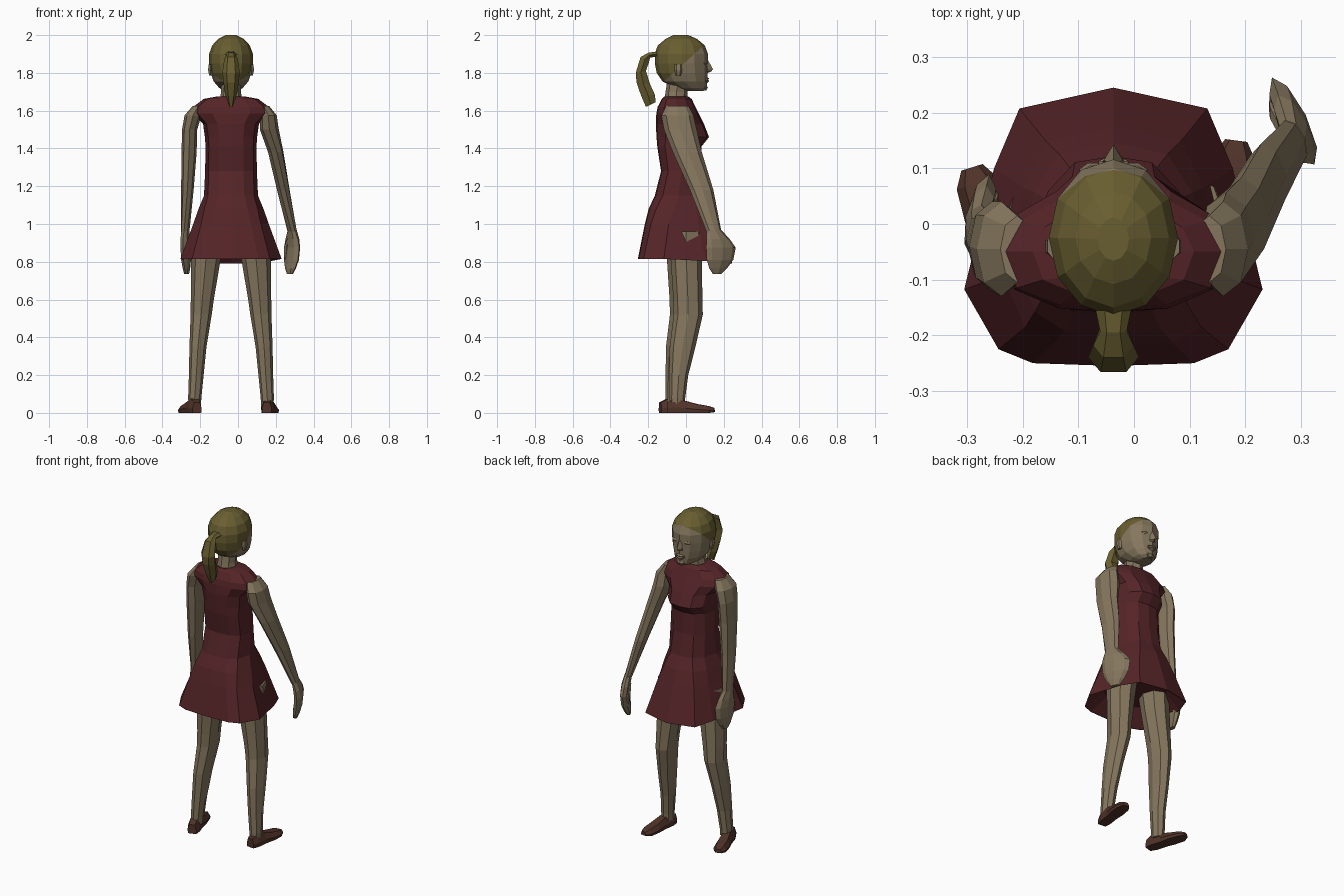
import bpy, bmesh, math
from mathutils import Vector

CX = -0.037  # body centre line


def material(name, rgb):
    m = bpy.data.materials.new(name)
    m.diffuse_color = (*rgb, 1)
    return m


SKIN = material("skin", (0.235, 0.183, 0.112))
RED = material("dark_red_cloth", (0.092, 0.018, 0.021))
HAIR = material("dark_blond_hair", (0.14, 0.112, 0.03))
BROWN = material("brown_leather", (0.08, 0.033, 0.022))


def ring(cx, cy, z, rx, ry, n=8, yaw=0):
    """Horizontal ellipse with a vertex at the face side."""
    c, s = math.cos(math.radians(yaw)), math.sin(math.radians(yaw))
    pts = []
    for i in range(n):
        a = math.tau * i / n
        u, v = rx * math.sin(a), ry * math.cos(a)
        pts.append(Vector((cx + u * c - v * s, cy + u * s + v * c, z)))
    return pts


def loft(name, rings, mat):
    """Skin a list of equal rings into a closed flat-shaded tube."""
    bm = bmesh.new()
    rows = [[bm.verts.new(p) for p in r] for r in rings]
    n = len(rows[0])
    for a, b in zip(rows, rows[1:]):
        for i in range(n):
            j = (i + 1) % n
            bm.faces.new((a[i], a[j], b[j], b[i]))
    bm.faces.new(rows[0])
    bm.faces.new(rows[-1][::-1])
    bmesh.ops.recalc_face_normals(bm, faces=bm.faces)
    me = bpy.data.meshes.new(name)
    bm.to_mesh(me)
    bm.free()
    me.materials.append(mat)
    ob = bpy.data.objects.new(name, me)
    bpy.context.collection.objects.link(ob)
    return ob


# Dress: half outlines from front to back, blended from torso to hem
TORSO = [(0, 1), (.5, .92), (.85, .55), (1, 0), (.87, -.65), (.48, -.95), (0, -1)]
HEM = [(0, 1), (.63, .85), (.8, .42), (1, -.45), (.77, -.88), (.54, -.98), (0, -1)]


def dress_ring(z, rx, yb, yf, t, dip=0):
    half = []
    for (u0, v0), (u1, v1) in zip(TORSO, HEM):
        u, v = u0 + (u1 - u0) * t, v0 + (v1 - v0) * t
        y = (yb + yf) / 2 + v * (yf - yb) / 2
        half.append((u * rx, y, z - dip * max(v, 0)))
    return ([Vector((CX + x, y, h)) for x, y, h in half]
            + [Vector((CX - x, y, h)) for x, y, h in half[-2:0:-1]])


loft("dress", [dress_ring(*r) for r in [
    (.90, .17, -.17, .15, .8),           # underside of the skirt
    (.818, .262, -.248, .238, 1, .025),
    (.815, .268, -.255, .245, 1, .025),  # hem
    (1.0, .20, -.218, .175, .8),
    (1.08, .172, -.198, .145, .5),
    (1.15, .143, -.165, .11, .2),
    (1.28, .137, -.132, .085, 0),
    (1.41, .135, -.152, .082, 0),
    (1.46, .138, -.156, .122, 0),        # bust
    (1.53, .148, -.16, .095, 0),
    (1.585, .205, -.157, .068, 0),       # shoulder caps
    (1.62, .20, -.15, .05, 0),
    (1.662, .145, -.128, .03, 0),
    (1.675, .075, -.115, .012, 0)]], RED)

# Neck
loft("neck", [ring(CX, y, z, r, ry) for z, y, r, ry in [
    (1.60, -.055, .07, .065), (1.675, -.052, .057, .06), (1.70, -.05, .052, .058),
    (1.79, -.035, .055, .06)]], SKIN)

# Head, cut along a slanted hairline and coloured above it
head = loft("head", [ring(CX, (yb + yf) / 2, z, rx, (yf - yb) / 2, 12) for z, rx, yb, yf in [
    (1.705, .035, .0, .092), (1.72, .062, -.06, .108), (1.755, .092, -.125, .113),
    (1.80, .108, -.155, .115), (1.85, .116, -.165, .116), (1.90, .116, -.165, .116),
    (1.945, .10, -.15, .10), (1.98, .068, -.108, .058), (2.0, .028, -.066, .012)]], SKIN)
head.data.materials.append(HAIR)
line_co, line_no = Vector((0, 0, 1.86)), Vector((0, -.9, 1)).normalized()
bm = bmesh.new()
bm.from_mesh(head.data)
bmesh.ops.bisect_plane(bm, geom=bm.verts[:] + bm.edges[:] + bm.faces[:],
                       plane_co=line_co, plane_no=line_no)
for f in bm.faces:
    f.material_index = int((f.calc_center_median() - line_co).dot(line_no) > 0)
bm.to_mesh(head.data)
bm.free()

# Face details
loft("nose", [ring(CX, y, z, rx, ry, 4) for z, y, rx, ry in [
    (1.868, .108, .008, .008), (1.82, .115, .017, .028), (1.808, .112, .02, .022),
    (1.80, .106, .01, .01)]], SKIN)
loft("lips", [ring(CX, .104, z, rx, ry, 6) for z, rx, ry in [
    (1.778, .012, .008), (1.77, .03, .02), (1.763, .032, .012),
    (1.756, .026, .019), (1.747, .012, .008)]], SKIN)
loft("chin", [ring(CX, .095, z, rx, ry, 6) for z, rx, ry in [
    (1.738, .018, .012), (1.722, .026, .021), (1.707, .016, .012)]], SKIN)
for side, s in (("left", -1), ("right", 1)):
    loft(side + "_eyelid", [ring(CX + s * .042, .098, z, rx, ry, 6, -s * 18) for z, rx, ry in [
        (1.862, .018, .006), (1.852, .022, .012), (1.842, .016, .007)]], SKIN)
    loft(side + "_ear", [ring(CX + s * .108, -.04, z, rx, ry, 6) for z, rx, ry in [
        (1.785, .008, .012), (1.815, .016, .022), (1.845, .012, .022)]], SKIN)

# Ponytail: outer and inner edge in side profile, with half width
tail = []
for yo, zo, yi, zi, w in [
        (-.13, 1.915, -.14, 1.885, .036), (-.195, 1.908, -.19, 1.882, .024),
        (-.24, 1.885, -.195, 1.86, .036), (-.266, 1.80, -.212, 1.81, .046),
        (-.262, 1.75, -.19, 1.74, .04), (-.238, 1.68, -.165, 1.685, .03),
        (-.212, 1.62, -.16, 1.645, .013)]:
    o, i = Vector((CX, yo, zo)), Vector((CX, yi, zi))
    x = Vector((w, 0, 0))
    tail.append([o + x * .5, o.lerp(i, .5) + x, i + x * .5,
                 i - x * .5, o.lerp(i, .5) - x, o - x * .5])
loft("ponytail", tail, HAIR)

# Legs and shoes
LEG = [(.96, .12, -.01, .085, .095), (.80, .134, -.008, .077, .082),
       (.60, .152, 0, .061, .077), (.52, .158, .002, .056, .077),
       (.35, .175, -.028, .045, .068), (.20, .184, -.048, .039, .05),
       (.08, .192, -.056, .035, .042), (.04, .192, -.056, .033, .04)]
SHOE = [(0, .026, .055), (.04, .036, .075), (.10, .035, .062), (.16, .041, .046),
        (.22, .038, .036), (.25, .02, .026)]  # distance, half width, height
for side, s, dy, heel, toe in [("left", -1, -.01, (-.217, -.137), (-.292, .105)),
                               ("right", 1, .01, (.152, -.098), (.184, .153))]:
    loft(side + "_leg", [ring(CX + s * x, y + dy, z, rx, ry) for z, x, y, rx, ry in LEG], SKIN)
    heel = Vector((*heel, 0))
    d = (Vector((*toe, 0)) - heel).normalized()
    across = Vector((d.y, -d.x, 0))
    rings = []
    for dist, w, h in SHOE:
        rings.append([heel + d * dist + across * (w * u) + Vector((0, 0, h * v + .004 * (v == 0)
                      * (dist > .24))) for u, v in
                      [(-.9, 0), (.9, 0), (1, .4), (.6, 1), (-.6, 1), (-1, .4)]])
    loft(side + "_shoe", rings, BROWN)

# Arms with hands: x, y, z, half width, half depth, yaw
RIGHT = [(.135, -.045, 1.625, .03, .06, 0), (.16, -.045, 1.575, .045, .085, 0),
         (.166, -.03, 1.50, .05, .087, 0), (.20, .007, 1.38, .041, .077, 5),
         (.24, .083, 1.18, .034, .063, 10), (.287, .148, .96, .022, .042, 20)]
RIGHT_HAND = [(.287, .148, .97, .021, .04, 20), (.288, .17, .92, .025, .068, 25),
              (.286, .185, .875, .025, .087, 26), (.283, .18, .81, .024, .078, 26),
              (.278, .17, .765, .02, .052, 26), (.275, .165, .735, .013, .025, 26)]
LEFT = [(-.21, -.045, 1.625, .03, .06, 0), (-.238, -.045, 1.575, .045, .085, 0),
        (-.256, -.04, 1.50, .04, .08, 0), (-.259, -.04, 1.38, .04, .07, 0),
        (-.268, -.03, 1.18, .033, .058, 0), (-.28, -.005, .96, .023, .04, -8)]
LEFT_HAND = [(-.28, -.005, .97, .022, .038, -8), (-.278, .008, .92, .025, .062, -12),
             (-.276, .014, .875, .025, .077, -12), (-.275, .014, .81, .023, .068, -12),
             (-.273, .012, .765, .019, .045, -12), (-.272, .01, .735, .013, .022, -12)]
for side, arm, hand in (("left", LEFT, LEFT_HAND), ("right", RIGHT, RIGHT_HAND)):
    for part, rows in (("arm", arm), ("hand", hand)):
        loft(f"{side}_{part}", [ring(x, y, z, rx, ry, 8, yaw)
                                for x, y, z, rx, ry, yaw in rows], SKIN)

# Thumbs, on the inner side of each hand
for side, x, y, s in (("left", -.262, .04, 1), ("right", .262, .20, -1)):
    loft(side + "_thumb", [ring(x + s * dx, y + dy, z, r, r * 1.3, 6) for dx, dy, z, r in [
        (-.01, -.03, .92, .014), (.004, .0, .88, .016), (.008, .012, .83, .013),
        (.002, .014, .795, .007)]], SKIN)
